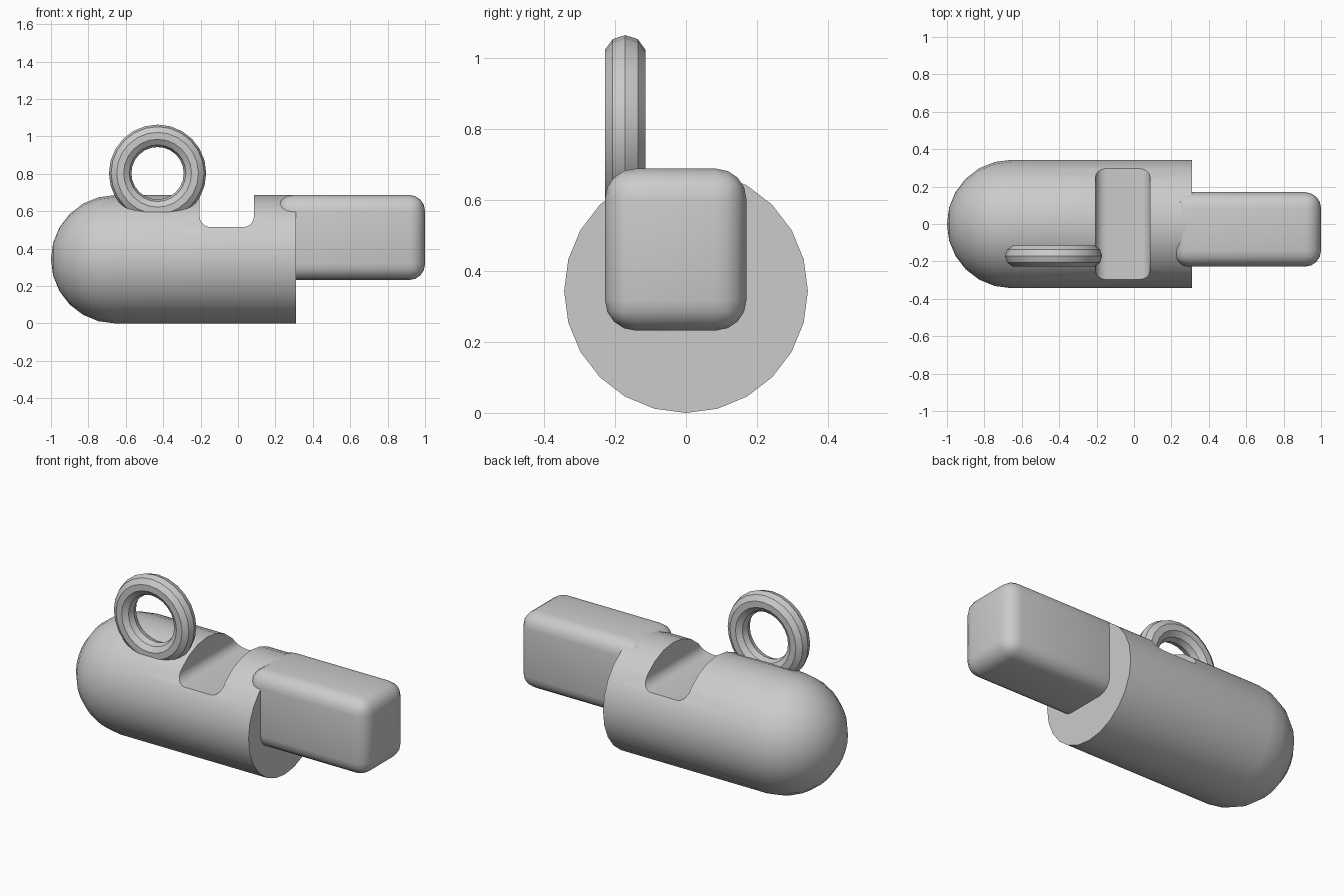
import bpy, bmesh
from math import sin, cos, pi, radians
from mathutils import Matrix

if "Cube" in bpy.data.objects:
    bpy.data.objects.remove(bpy.data.objects["Cube"])

R = 0.343


def finish(name, bm):
    bmesh.ops.recalc_face_normals(bm, faces=bm.faces)
    mesh = bpy.data.meshes.new(name)
    bm.to_mesh(mesh)
    bm.free()
    obj = bpy.data.objects.new(name, mesh)
    bpy.context.collection.objects.link(obj)
    return obj


def smooth(obj):
    bpy.ops.object.select_all(action='DESELECT')
    obj.select_set(True)
    bpy.context.view_layer.objects.active = obj
    bpy.ops.object.shade_smooth_by_angle(angle=radians(30))


def rounded_box(name, lo, hi, radius, segments):
    bm = bmesh.new()
    bmesh.ops.create_cube(bm, size=1)
    for v in bm.verts:
        v.co = [(a + b) / 2 + c * (b - a) for a, b, c in zip(lo, hi, v.co)]
    bmesh.ops.bevel(bm, geom=bm.edges[:], offset=radius, segments=segments,
                    profile=0.5, affect='EDGES', clamp_overlap=True)
    return finish(name, bm)


# body: round-nosed cylinder along x, revolved from a profile
profile = [(-1 + R - R * cos(i * pi / 12), R * sin(i * pi / 12)) for i in range(7)]
profile += [(0.31, R), (0.31, 0)]
bm = bmesh.new()
verts = [bm.verts.new((x, 0, r)) for x, r in profile]
edges = [bm.edges.new(p) for p in zip(verts, verts[1:])]
bmesh.ops.spin(bm, geom=verts + edges, axis=(1, 0, 0), cent=(0, 0, 0),
               angle=2 * pi, steps=24, use_merge=True)
bmesh.ops.remove_doubles(bm, verts=bm.verts, dist=1e-4)
bmesh.ops.translate(bm, verts=bm.verts, vec=(0, 0, R))
body = finish("body", bm)

# slot cut across the top of the body
cutter = rounded_box("slot_cutter", (-0.205, -0.6, 0.515), (0.085, 0.6, 1.0), 0.057, 5)
cutter.hide_render = True
mod = body.modifiers.new("slot", 'BOOLEAN')
mod.operation = 'DIFFERENCE'
mod.solver = 'EXACT'
mod.object = cutter
bpy.context.view_layer.objects.active = body
bpy.ops.object.modifier_apply(modifier=mod.name)
bpy.data.objects.remove(cutter)
smooth(body)

# rounded block sticking out of the flat end
smooth(rounded_box("end_block", (0.21, -0.228, 0.232), (1.0, 0.17, 0.687), 0.085, 4))

# upright ring on top, facing front
bpy.ops.mesh.primitive_torus_add(major_radius=0.2, minor_radius=0.06,
                                 major_segments=24, minor_segments=10)
ring = bpy.context.object
ring.name = "ring"
ring.data.transform(Matrix.Translation((-0.43, -0.171, 0.803))
                    @ Matrix.Rotation(pi / 2, 4, 'X'))
smooth(ring)
